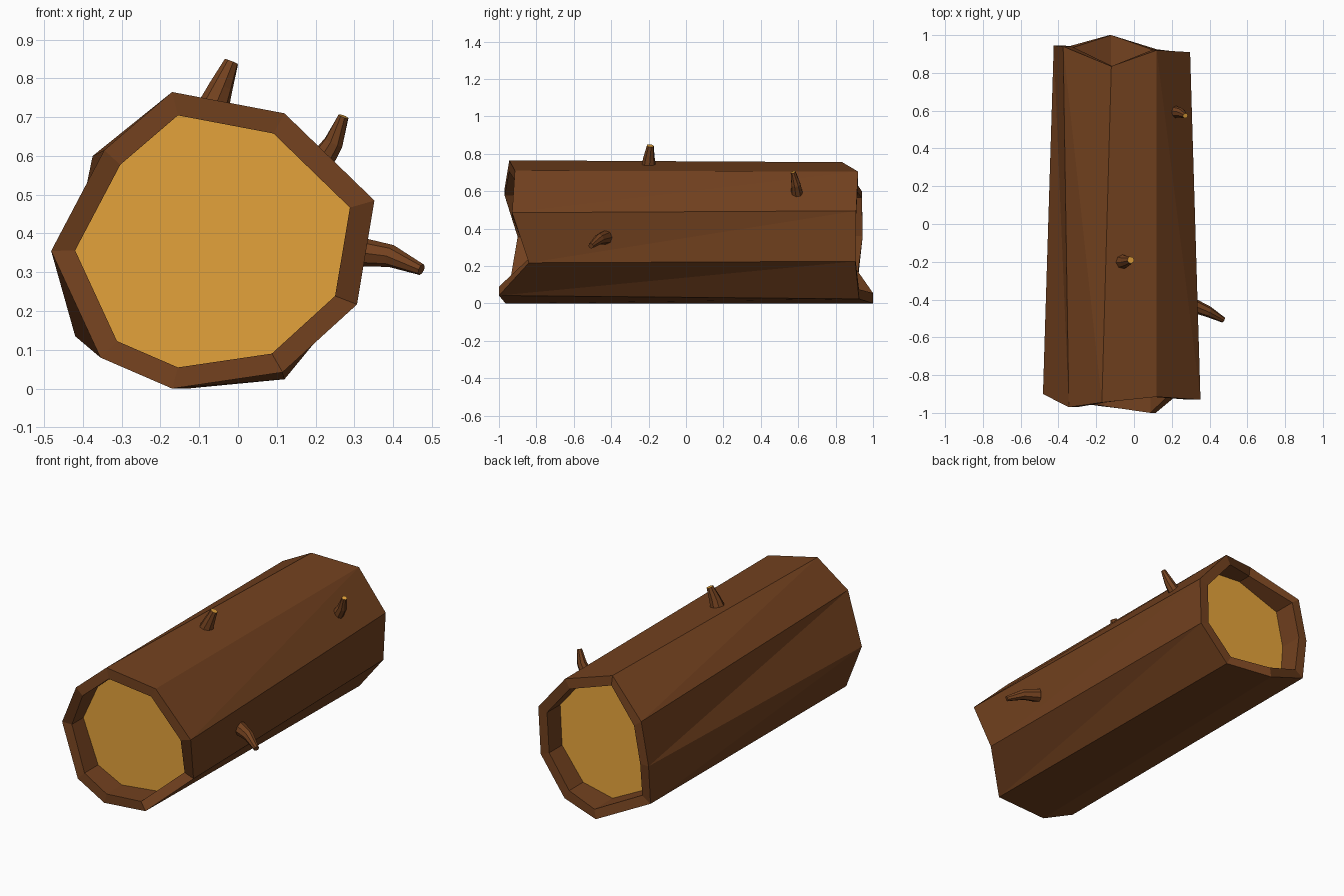
import bpy, bmesh, math
from mathutils import Vector

if "Cube" in bpy.data.objects:
    bpy.data.objects.remove(bpy.data.objects["Cube"])


def material(name, rgb):
    m = bpy.data.materials.new(name)
    m.diffuse_color = (*rgb, 1)
    m.use_nodes = True
    m.node_tree.nodes["Principled BSDF"].inputs["Base Color"].default_value = m.diffuse_color
    return m


bark = material("brown bark", (0.17, 0.053, 0.0135))
wood = material("golden cut wood", (0.77, 0.36, 0.043))


def finish(bm, name):
    bmesh.ops.recalc_face_normals(bm, faces=bm.faces)
    me = bpy.data.meshes.new(name)
    bm.to_mesh(me)
    bm.free()
    me.materials.append(bark)
    me.materials.append(wood)
    ob = bpy.data.objects.new(name, me)
    bpy.context.collection.objects.link(ob)


def bridge(bm, a, b, split=False):
    n = len(a)
    for i in range(n):
        j = (i + 1) % n
        if split:
            bm.faces.new((a[i], a[j], b[i]))
            bm.faces.new((a[j], b[j], b[i]))
        else:
            bm.faces.new((a[i], a[j], b[j], b[i]))


# Jagged nine-sided ends as (x, y, z), clockwise from the top corner
front = [(-.17, -.945, .765), (.12, -.915, .71), (.352, -.93, .485),
         (.307, -.84, .217), (.115, -1, .042), (-.17, -.965, 0),
         (-.355, -.94, .08), (-.482, -.9, .355), (-.345, -.97, .615)]
back = [(-.12, .835, .755), (.12, .92, .705), (.297, .91, .495),
        (.285, .905, .225), (.12, .925, .024), (-.13, 1, 0),
        (-.42, .92, .135), (-.425, .945, .36), (-.375, .94, .6)]


# Rim narrows toward the middle, then drops to a recessed, slightly uneven cut
def end_rings(bm, outer, depth):
    c = sum((Vector(p) for p in outer), Vector()) / len(outer)
    inner = [(c.x + (x - c.x) * .85, y, c.z + (z - c.z) * .85) for x, y, z in outer]
    vo = [bm.verts.new(p) for p in outer]
    vi = [bm.verts.new(p) for p in inner]
    vc = [bm.verts.new((x, c.y + depth + (y - c.y) * .5, z)) for x, y, z in inner]
    bridge(bm, vo, vi)
    bridge(bm, vi, vc)
    bm.faces.new(vc).material_index = 1
    return vo


# Log
bm = bmesh.new()
bridge(bm, end_rings(bm, front, .12), end_rings(bm, back, -.125), split=True)
finish(bm, "log")


# Bent tapering twigs with a small cut tip
def twig(name, path, radii, tip=1, sides=8):
    bm = bmesh.new()
    pts = [Vector(p) for p in path]
    rings = []
    for i, (p, r) in enumerate(zip(pts, radii)):
        d = pts[min(i + 1, len(pts) - 1)] - pts[max(i - 1, 0)]
        q = d.to_track_quat('Z', 'Y')
        rings.append([bm.verts.new(p + q @ Vector((r * math.cos(t), r * math.sin(t), 0)))
                      for t in (2 * math.pi * k / sides for k in range(sides))])
    for a, b in zip(rings, rings[1:]):
        bridge(bm, a, b)
    bm.faces.new(rings[0])
    bm.faces.new(rings[-1]).material_index = tip
    finish(bm, name)


twig("top_twig", [(-.066, -.2, .72), (-.043, -.198, .78), (-.017, -.191, .843)],
     [.042, .031, .019])
twig("shoulder_twig", [(.207, .595, .575), (.247, .588, .635), (.272, .573, .702)],
     [.034, .026, .014])
twig("side_twig", [(.31, -.43, .353), (.395, -.465, .342), (.473, -.508, .307)],
     [.038, .029, .015], tip=0)
